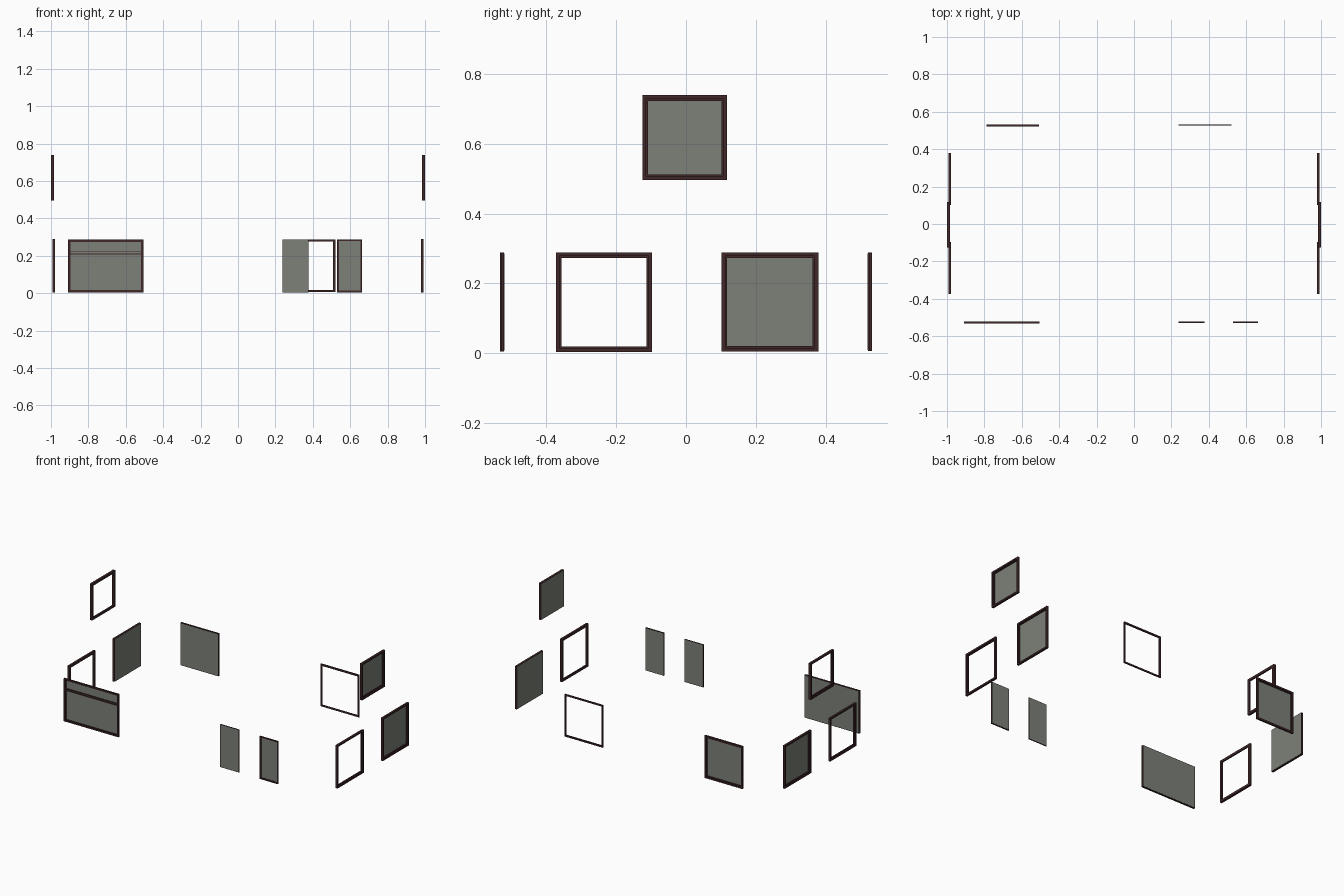
import bpy, bmesh

if "Cube" in bpy.data.objects:
    bpy.data.objects.remove(bpy.data.objects["Cube"])


def material(name, rgb):
    m = bpy.data.materials.new(name)
    m.diffuse_color = (*rgb, 1)
    m.use_nodes = True
    m.node_tree.nodes["Principled BSDF"].inputs["Base Color"].default_value = m.diffuse_color
    return m


WOOD = material("dark red brown wood", (0.05, 0.02, 0.022))
GLASS = material("grey green glass", (0.205, 0.22, 0.19))


def place(wall, u, d, z):
    """Wall coordinates (along, depth, height) to model coordinates."""
    return (u, d, z) if wall == "y" else (d, u, z)


def finish(bm, name, mat):
    bmesh.ops.recalc_face_normals(bm, faces=bm.faces)
    me = bpy.data.meshes.new(name)
    bm.to_mesh(me)
    bm.free()
    me.materials.append(mat)
    ob = bpy.data.objects.new(name, me)
    bpy.context.collection.objects.link(ob)


def box(name, wall, u0, u1, z0, z1, d0, d1, mat):
    bm = bmesh.new()
    v = [bm.verts.new(place(wall, u, d, z))
         for d in (d0, d1) for u, z in ((u0, z0), (u1, z0), (u1, z1), (u0, z1))]
    bm.faces.new(v[:4])
    bm.faces.new(v[4:])
    for i in range(4):
        j = (i + 1) % 4
        bm.faces.new((v[i], v[j], v[j + 4], v[i + 4]))
    finish(bm, name, mat)


def frame(name, wall, u0, u1, z0, z1, d_in, d_out, width, lip):
    """Mitred frame swept from a stepped section."""
    step = d_in + (d_out - d_in) * 0.6
    section = [(0, d_in), (0, d_out), (width, d_out), (width, step),
               (width + lip, step), (width + lip, d_in)]
    bm = bmesh.new()
    rings = [[bm.verts.new(place(wall, u, d, z)) for u, z in
              ((u0 + i, z0 + i), (u1 - i, z0 + i), (u1 - i, z1 - i), (u0 + i, z1 - i))]
             for i, d in section]
    for k, a in enumerate(rings):
        b = rings[(k + 1) % len(rings)]
        for i in range(4):
            j = (i + 1) % 4
            bm.faces.new((a[i], a[j], b[j], b[i]))
    finish(bm, name, WOOD)


def window(name, wall, u0, u1, z0, z1, d_in, d_out, glazed, width=0.011, lip=0.005):
    frame(name + "_frame", wall, u0, u1, z0, z1, d_in, d_out, width, lip)
    if glazed:  # pane covers the inner side of the frame
        s = 1 if d_out > d_in else -1
        e = 0.003
        box(name + "_pane", wall, u0 + e, u1 - e, z0 + e, z1 - e,
            d_in - s * 0.001, d_in + s * 0.002, GLASS)


# side walls: open front frame, glazed rear window, upper window
for side, s in (("left", -1), ("right", 1)):
    window(side + "_front_window", "x", -0.373, -0.097, 0.003, 0.289, s * 0.979, s * 0.993, False)
    window(side + "_rear_window", "x", 0.102, 0.379, 0.004, 0.289, s * 0.979, s * 0.993, True)
    window(side + "_upper_window", "x", -0.125, 0.118, 0.496, 0.739, s * 0.985, s * 1.0, s > 0)

# back wall
window("back_left_window", "y", -0.789, -0.508, 0.006, 0.288, 0.521, 0.533, True)
window("back_right_window", "y", 0.239, 0.521, 0.006, 0.288, 0.526, 0.533, False, 0.009, 0.003)

# wide front window with a double transom bar
window("wide_front_window", "y", -0.909, -0.506, 0.004, 0.288, -0.521, -0.533, True, 0.009, 0.004)
for i, (z, h) in enumerate(((0.207, 0.006), (0.219, 0.004))):
    box(f"transom_bar_{i}", "y", -0.9, -0.515, z, z + h, -0.529, -0.521, WOOD)

# narrow front panes
box("narrow_left_pane", "y", 0.241, 0.374, 0.006, 0.286, -0.528, -0.522, GLASS)
frame("narrow_left_frame", "y", 0.239, 0.376, 0.004, 0.288, -0.522, -0.528, 0.002, 0.001)
window("narrow_right_window", "y", 0.529, 0.664, 0.004, 0.288, -0.522, -0.530, True, 0.007, 0.003)
